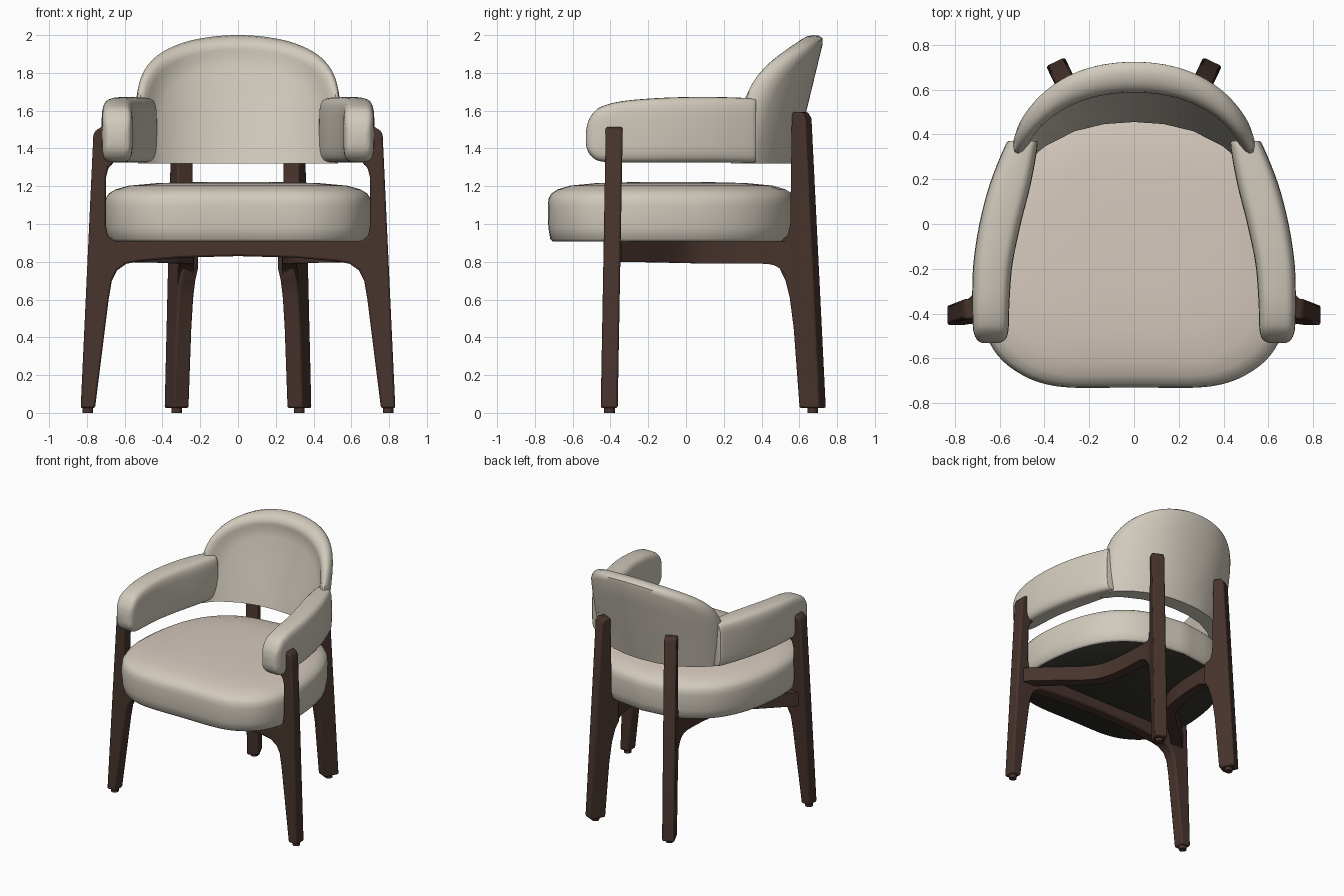
import bpy, bmesh, math
from mathutils import Vector

if "Cube" in bpy.data.objects:
    bpy.data.objects.remove(bpy.data.objects["Cube"], do_unlink=True)


def material(name, rgb):
    m = bpy.data.materials.new(name)
    m.use_nodes = True
    m.diffuse_color = (*rgb, 1)
    m.node_tree.nodes["Principled BSDF"].inputs["Base Color"].default_value = (*rgb, 1)
    return m


cream = material("cream upholstery", (0.64, 0.59, 0.505))
warm = material("warm cream seat top", (0.67, 0.585, 0.51))
wood = material("dark walnut", (0.064, 0.034, 0.026))
lining = material("black lining", (0.036, 0.034, 0.026))


def spline(pts, steps=5):
    """Smooth open curve through the given points."""
    p = [Vector(q) for q in pts]
    p = [2 * p[0] - p[1]] + p + [2 * p[-1] - p[-2]]
    out = []
    for a, b, c, d in zip(p, p[1:], p[2:], p[3:]):
        for i in range(steps):
            t = i / steps
            out.append(0.5 * (2 * b + (c - a) * t + (2 * a - 5 * b + 4 * c - d) * t ** 2
                              + (3 * b - a - 3 * c + d) * t ** 3))
    return out + [p[-2]]


def mirrored(half):
    """Complete a half outline that starts and ends on the centre line."""
    return [Vector(p) for p in half] + [Vector((-p[0], p[1])) for p in half[-2:0:-1]]


def finish(bm, name, mat, angle=40, mirror=False, bevel=0):
    bmesh.ops.recalc_face_normals(bm, faces=bm.faces)
    me = bpy.data.meshes.new(name)
    bm.to_mesh(me)
    bm.free()
    ob = bpy.data.objects.new(name, me)
    bpy.context.collection.objects.link(ob)
    me.materials.append(mat)
    if bevel:
        mod = ob.modifiers.new("bevel", "BEVEL")
        mod.width, mod.segments, mod.limit_method = bevel, 2, "ANGLE"
    if mirror:
        ob.modifiers.new("mirror", "MIRROR")
    bpy.ops.object.select_all(action="DESELECT")
    ob.select_set(True)
    bpy.context.view_layer.objects.active = ob
    bpy.ops.object.shade_smooth_by_angle(angle=math.radians(angle))
    return ob


def loft(rings, closed=True):
    """Skin a list of point rings, then close any opening."""
    bm = bmesh.new()
    rows = [[bm.verts.new(p) for p in r] for r in rings]
    for a, b in zip(rows, rows[1:]):
        n = len(a)
        for i in range(n if closed else n - 1):
            j = (i + 1) % n
            bm.faces.new((a[i], a[j], b[j], b[i]))
    bmesh.ops.remove_doubles(bm, verts=bm.verts, dist=0.0005)
    bmesh.ops.holes_fill(bm, edges=[e for e in bm.edges if e.is_boundary], sides=0)
    return bm


def plate(name, profile, origin, direction, thick, lean=0, mirror=False):
    """Upright board: profile is (distance along direction, height)."""
    d = Vector((*direction, 0)).normalized()
    side = Vector((-d.y, d.x, 0))
    bm = bmesh.new()
    sides = []
    for s in (-thick / 2, thick / 2):
        sides.append([bm.verts.new(Vector((*origin, 0)) + d * p[0] + side * (s + lean * p[1])
                                   + Vector((0, 0, p[1]))) for p in profile])
    a, b = sides
    bm.faces.new(a)
    bm.faces.new(b[::-1])
    for i in range(len(a)):
        j = (i + 1) % len(a)
        bm.faces.new((a[i], b[i], b[j], a[j]))
    return finish(bm, name, wood, 35, mirror, 0.011)


# Seat cushion with a warmer top and a dark underside
half = spline([(0, -0.73), (0.34, -0.725), (0.53, -0.655), (0.645, -0.53), (0.70, -0.33),
               (0.695, -0.08), (0.635, 0.18), (0.51, 0.39), (0.30, 0.53), (0, 0.58)])
outline = mirrored(half)
layers = [(0, 0.908), (0.96, 0.908), (0.98, 0.92), (0.995, 0.98), (1, 1.04), (1, 1.1),
          (0.993, 1.137), (0.97, 1.162), (0.92, 1.183), (0.82, 1.203), (0.6, 1.217),
          (0.3, 1.222), (0, 1.222)]
centre = Vector((0, -0.08))
rings = [[(*(centre + (p - centre) * s), z) for p in outline] for s, z in layers]
seat = finish(loft(rings), "seat_cushion", cream, 50)
seat.data.materials.append(lining)
seat.data.materials.append(warm)
for f in seat.data.polygons:
    if f.normal.z < -0.9:
        f.material_index = 1
    elif f.normal.z > 0.9:
        f.material_index = 2

# Backrest: curved, reclined arch with a raised rim on the inside
side = [(0.53, 1.32), (0.54, 1.5), (0.54, 1.65), (0.508, 1.79), (0.43, 1.89),
        (0.30, 1.957), (0.15, 1.99), (0, 2.0)]
arch = spline(side + [(-x, z) for x, z in side[-2::-1]], 4)
section = [(0, 0), (0.25, 0), (0.5, 0), (0.75, 0), (0.93, 0), (0.975, 0.008), (0.995, 0.03),
           (1, 0.06), (0.99, 0.095), (0.965, 0.12), (0.93, 0.132), (0.89, 0.13),
           (0.85, 0.118), (0.75, 0.115), (0.5, 0.115), (0.25, 0.115), (0, 0.115)]


def back_point(p, s, t):
    x, z = p.x * s, 1.32 + (p.y - 1.32) * s
    rise = (z - 1.32) / 0.68
    return x, 0.57 + 0.165 * rise - 0.5 * x ** 2 - 1.2 * x ** 4 - t, z


finish(loft([[back_point(p, s, t) for p in arch] for s, t in section], False),
       "backrest", cream, 50)

# Padded armrests: (y, inner x, outer x, bottom z, top z)
stations = [(-0.53, 0.60, 0.68, 1.42, 1.49), (-0.517, 0.575, 0.70, 1.38, 1.545),
            (-0.485, 0.562, 0.715, 1.345, 1.595), (-0.44, 0.558, 0.72, 1.33, 1.625),
            (-0.34, 0.555, 0.722, 1.325, 1.65), (-0.18, 0.542, 0.717, 1.325, 1.665),
            (0, 0.505, 0.69, 1.325, 1.672), (0.18, 0.46, 0.643, 1.325, 1.672),
            (0.35, 0.43, 0.575, 1.325, 1.665), (0.37, 0.44, 0.555, 1.335, 1.655)]


def soft(v):
    return math.copysign(abs(v) ** 0.45, v)


rings = []
for y, x0, x1, z0, z1 in spline(stations, 4):
    ring = []
    for k in range(32):
        a = math.tau * k / 32
        ring.append(((x0 + x1) / 2 + soft(math.cos(a)) * (x1 - x0) / 2, y,
                     (z0 + z1) / 2 + soft(math.sin(a)) * (z1 - z0) / 2))
    rings.append(ring)
finish(loft(rings), "armrests", cream, 50, mirror=True)

# Front legs and front rail, cut as one arched frame
frame = [(0, 0.83), (0.30, 0.822), (0.52, 0.803), (0.59, 0.79), (0.64, 0.755), (0.668, 0.70),
         (0.685, 0.60), (0.757, 0.025), (0.833, 0.025), (0.766, 1.47), (0.755, 1.495),
         (0.72, 1.515), (0.68, 1.515), (0.66, 1.32), (0.685, 1.30), (0.698, 1.25),
         (0.70, 1.0), (0.69, 0.94), (0.66, 0.912), (0, 0.912)]
plate("front_leg_frame", mirrored(frame), (0, -0.407), (1, 0), 0.09, 0.018)

# Back legs, turned to point outward from the middle of the seat
back_leg = [(0.695, 0.025), (0.814, 0.025), (0.73, 1.56), (0.71, 1.592), (0.65, 1.592),
            (0.64, 1.0), (0.625, 0.94), (0.58, 0.908), (0.58, 0.76), (0.612, 0.70),
            (0.637, 0.61), (0.66, 0.45)]
plate("back_legs", back_leg, (0, -0.01), (0.43, 0.90), 0.092, mirror=True)

# Side rails: flared into the back legs, then bending outward to the front legs
rail_path = [(0.285, 0.59, 0.60), (0.28, 0.555, 0.69), (0.275, 0.52, 0.745),
             (0.273, 0.47, 0.78), (0.275, 0.40, 0.79), (0.285, 0.22, 0.79),
             (0.32, 0.05, 0.792), (0.40, -0.07, 0.795), (0.55, -0.21, 0.798),
             (0.72, -0.37, 0.80)]
path = spline(rail_path, 3)
rings = []
for i, p in enumerate(path):
    run = (path[min(i + 1, len(path) - 1)] - path[max(i - 1, 0)]).xy.normalized()
    out = Vector((-run.y, run.x)) * 0.04
    rings.append([(*(p.xy + out * s), z)
                  for s, z in ((-1, p.z), (1, p.z), (1, 0.908), (-1, 0.908))])
finish(loft(rings), "side_rails", wood, 35, mirror=True)

# Small glides under the legs
for name, x, y in (("front_glides", 0.795, -0.405), ("back_glides", 0.325, 0.67)):
    bm = bmesh.new()
    bmesh.ops.create_cone(bm, cap_ends=True, segments=12, radius1=0.028, radius2=0.028, depth=0.04)
    bmesh.ops.translate(bm, verts=bm.verts, vec=(x, y, 0.02))
    finish(bm, name, wood, mirror=True)
